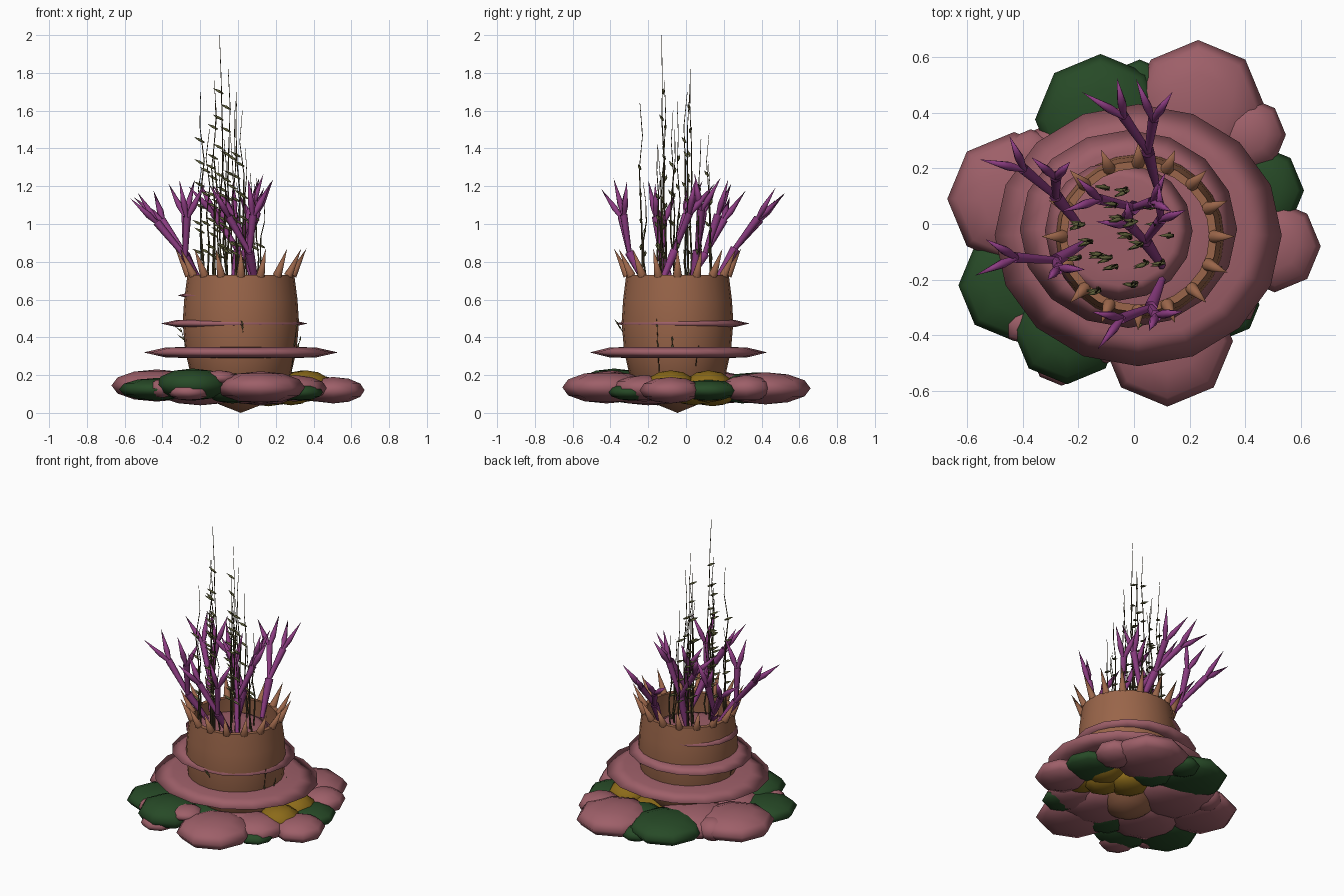
import bpy, bmesh, math, random
from mathutils import Vector, Matrix

random.seed(4)
cube = bpy.data.objects.get("Cube")
if cube:
    bpy.data.objects.remove(cube)


def material(name, r, g, b):
    m = bpy.data.materials.new(name)
    m.use_nodes = True
    m.diffuse_color = (r, g, b, 1)
    bsdf = m.node_tree.nodes["Principled BSDF"]
    bsdf.inputs["Base Color"].default_value = (r, g, b, 1)
    bsdf.inputs["Roughness"].default_value = 0.8
    return m


clay = material("clay brown", 0.32, 0.13, 0.067)
pink = material("dusty pink", 0.34, 0.115, 0.14)
green = material("moss green", 0.02, 0.068, 0.02)
yellow = material("ochre yellow", 0.26, 0.145, 0.01)
purple = material("coral purple", 0.26, 0.045, 0.22)
bark = material("dark bark", 0.07, 0.052, 0.022)
olive = material("olive leaf", 0.11, 0.11, 0.04)


def finish(name, bm, mat, angle=None):
    bmesh.ops.recalc_face_normals(bm, faces=bm.faces)
    me = bpy.data.meshes.new(name)
    bm.to_mesh(me)
    bm.free()
    me.materials.append(mat)
    me.shade_smooth()
    ob = bpy.data.objects.new(name, me)
    bpy.context.collection.objects.link(ob)
    if angle:
        bpy.ops.object.select_all(action="DESELECT")
        ob.select_set(True)
        bpy.context.view_layer.objects.active = ob
        bpy.ops.object.shade_smooth_by_angle(angle=math.radians(angle))


def lathe(bm, profile, steps):
    """Spin a (radius, height) profile around z."""
    verts = [bm.verts.new((r, 0, z)) for r, z in profile]
    edges = [bm.edges.new(pair) for pair in zip(verts, verts[1:])]
    bmesh.ops.spin(bm, geom=verts + edges, axis=(0, 0, 1), cent=(0, 0, 0),
                   angle=math.tau, steps=steps, use_duplicate=False)
    bmesh.ops.remove_doubles(bm, verts=bm.verts, dist=0.0005)


def cone(bm, a, b, r1, r2, sides=6):
    """Tapered segment between two points."""
    a, b = Vector(a), Vector(b)
    d = b - a
    mx = Matrix.Translation((a + b) / 2) @ d.to_track_quat("Z", "Y").to_matrix().to_4x4()
    bmesh.ops.create_cone(bm, cap_ends=False, segments=sides, radius1=r1,
                          radius2=r2, depth=d.length, matrix=mx)


def spindle(bm, a, b, r, at, sides=6):
    """Pointed spike that is thickest part way along."""
    mid = Vector(a).lerp(Vector(b), at)
    cone(bm, a, mid, r * 0.5, r, sides)
    cone(bm, mid, b, r, 0, sides)
    bmesh.ops.remove_doubles(bm, verts=bm.verts, dist=0.0002)


# Open clay pot with a rounded, pointed base
POT = Vector((0.015, -0.045, 0))
bm = bmesh.new()
lathe(bm, [(0, 0), (0.12, 0.047), (0.2, 0.11), (0.265, 0.2), (0.295, 0.33), (0.308, 0.48),
           (0.3, 0.6), (0.283, 0.73), (0.255, 0.73), (0.275, 0.5), (0.25, 0.24)], 24)
bm.transform(Matrix.Translation(POT) @ Matrix.Diagonal((1, 0.96, 1, 1)))
finish("pot", bm, clay, 40)

# Rim thorns
bm = bmesh.new()
for i in range(16):
    a = i * math.tau / 16
    out = Vector((math.cos(a), math.sin(a) * 0.97, 0))
    cone(bm, POT + out * 0.272 + Vector((0, 0, 0.727)),
         POT + out * 0.347 + Vector((0, 0, 0.87)), 0.024, 0, 8)
finish("rim_thorns", bm, clay)

# Three shelf discs with bevelled rims that pass through the pot
for name, c, rx, ry, h in [("lower_shelf", (0.015, -0.04, 0.32), 0.515, 0.47, 0.03),
                           ("middle_shelf", (-0.02, -0.018, 0.473), 0.39, 0.355, 0.022),
                           ("upper_shelf", (-0.055, -0.025, 0.622), 0.265, 0.25, 0.018)]:
    bm = bmesh.new()
    lathe(bm, [(0, h), (0.55, h), (0.78, h * 0.85), (1, 0),
               (0.78, -h * 0.85), (0.55, -h), (0, -h)], 16)
    bm.transform(Matrix.Translation(c) @ Matrix.Diagonal((rx, ry, 1, 1)))
    finish(name, bm, pink)

# Flattened cushions around the base: x, y, radius, height of centre, half thickness
cushions = {
    "pink_cushion": (pink, [
        (0.23, 0.42, 0.24, .13, .085), (-0.43, 0.09, 0.24, .145, .085),
        (0.505, -0.08, 0.165, .12, .07), (0.12, -0.42, 0.235, .135, .085),
        (0.41, 0.32, 0.135, .13, .07), (-0.26, -0.47, 0.11, .11, .045),
        (-0.37, 0.24, 0.1, .14, .07), (-0.18, 0.16, 0.25, .13, .085),
        (0.12, -0.2, 0.22, .12, .08), (-0.2, -0.15, 0.24, .125, .085),
        (0.3, -0.22, 0.17, .13, .07), (-0.4, -0.36, 0.07, .13, .05),
        (-0.1, -0.4, 0.1, .185, .04)]),
    "green_cushion": (green, [
        (-0.12, 0.375, 0.235, .14, .075), (0.445, 0.12, 0.165, .12, .055),
        (-0.43, -0.22, 0.2, .125, .06), (-0.24, -0.38, 0.195, .15, .085),
        (0.33, -0.29, 0.12, .11, .045), (0.02, 0.49, 0.1, .11, .05),
        (0.12, 0.3, 0.14, .12, .07), (-0.03, -0.3, 0.16, .13, .08)]),
    "yellow_cushion": (yellow, [
        (0.36, -0.08, 0.13, .15, .075), (0.34, 0.12, 0.13, .14, .085),
        (0.16, 0.14, 0.13, .105, .07), (0.28, 0.04, 0.12, .11, .07)]),
}
for name, (mat, items) in cushions.items():
    for i, (x, y, r, z, h) in enumerate(items):
        bm = bmesh.new()
        bmesh.ops.create_uvsphere(bm, u_segments=8, v_segments=6, radius=1)
        bm.transform(Matrix.Translation((x, y, z)) @ Matrix.Diagonal((r, r, h, 1)))
        finish(f"{name}_{i + 1}", bm, mat)

# Forked purple branches: base, fork point, then the arm ends
branches = [
    [(-0.2, 0.0, .68), (-0.28, 0.1, .84), [(-0.4, 0.2, 1.02), (-0.28, 0.17, 1.05)]],
    [(-0.18, -0.07, .66), (-0.28, -0.13, .83), [(-0.43, -0.12, 1.01), (-0.27, -0.16, 1.04)]],
    [(0.08, 0.14, .66), (0.05, 0.26, .87), [(-0.04, 0.39, 1.02), (0.07, 0.38, 1.03)]],
    [(0.1, -0.2, .66), (0.06, -0.3, .85), [(-0.05, -0.34, 1.04), (0.08, -0.33, 1.05)]],
    [(-0.03, 0.03, .64), (0.0, 0.06, .86), [(-0.13, 0.09, 1.06), (0.07, 0.08, 1.08)]],
    [(0.1, -0.15, .64), (0.04, -0.06, .86), [(-0.02, 0.0, 1.05), (0.1, 0.02, 1.06)]],
]
bm = bmesh.new()
for base, fork, arms in branches:
    cone(bm, base, fork, 0.014, 0.026)
    for arm, spread in zip(arms, [(-0.35, 0.35), (-0.4, 0.3)]):
        cone(bm, fork, arm, 0.014, 0.022)
        arm = Vector(arm)
        lean = (arm - Vector(fork)).normalized()
        side = lean.cross(Vector((0, 0, 1))).normalized()
        for k in spread:
            tip = arm + (lean + side * k + Vector((0, 0, 0.5 * k))).normalized() * 0.2
            spindle(bm, arm - lean * 0.015, tip, 0.018, 0.35)
finish("coral_branches", bm, purple)

# Thin reeds with small slanted leaves: x, y, top height
reeds = [(-0.09, -0.12, 2.0), (-0.05, 0.02, 1.82), (-0.12, -0.11, 1.76), (-0.19, 0.0, 1.7),
         (0.0, 0.01, 1.7), (-0.13, -0.24, 1.64), (0.02, -0.07, 1.6), (-0.03, 0.12, 1.48),
         (-0.16, -0.06, 1.5), (-0.07, -0.15, 1.42), (0.04, -0.14, 1.4), (-0.1, 0.13, 1.33),
         (0.07, 0.06, 1.27), (0.1, -0.14, 1.25), (0.0, -0.22, 1.22), (0.13, -0.04, 1.1),
         (-0.2, -0.12, 1.3), (-0.02, -0.04, 1.65), (-0.07, 0.07, 1.45), (0.08, 0.0, 1.2)]
stems, leaves = bmesh.new(), bmesh.new()
for x, y, top in reeds:
    points = [Vector((x + random.uniform(-.012, .012), y + random.uniform(-.012, .012),
                      0.6 + (top - 0.6) * t / 6)) for t in range(7)]
    for t, (a, b) in enumerate(zip(points, points[1:])):
        cone(stems, a, b, 0.0062 - t * 0.0008, 0.0054 - t * 0.0008, 4)
    z = 0.8 + random.uniform(0, 0.1)
    while z < top - 0.2:
        root = Vector((x + 0.012, y, z))
        spindle(leaves, root, root + Vector((-0.055, random.uniform(-.025, .01), 0.03)),
                0.008, 0.45, 5)
        z += random.uniform(0.11, 0.16)

# Short sprigs clinging to the outside of the pot
for degrees, low, high in [(-20, .22, .5), (-5, .3, .4), (-88, .42, .48), (185, .33, .45),
                           (20, .25, .35)]:
    a = math.radians(degrees)
    out = Vector((math.cos(a), math.sin(a), 0))
    low_point = POT + out * 0.285 + Vector((0, 0, low))
    high_point = POT + out * 0.32 + Vector((0, 0, high))
    cone(stems, low_point, high_point, 0.003, 0.001, 4)
    for t in (0.5, 0.85):
        p = low_point.lerp(high_point, t)
        cone(leaves, p, p + out * 0.02 + Vector((-0.015, 0, 0.025)), 0.006, 0, 4)
finish("reed_stems", stems, bark)
finish("reed_leaves", leaves, olive)
